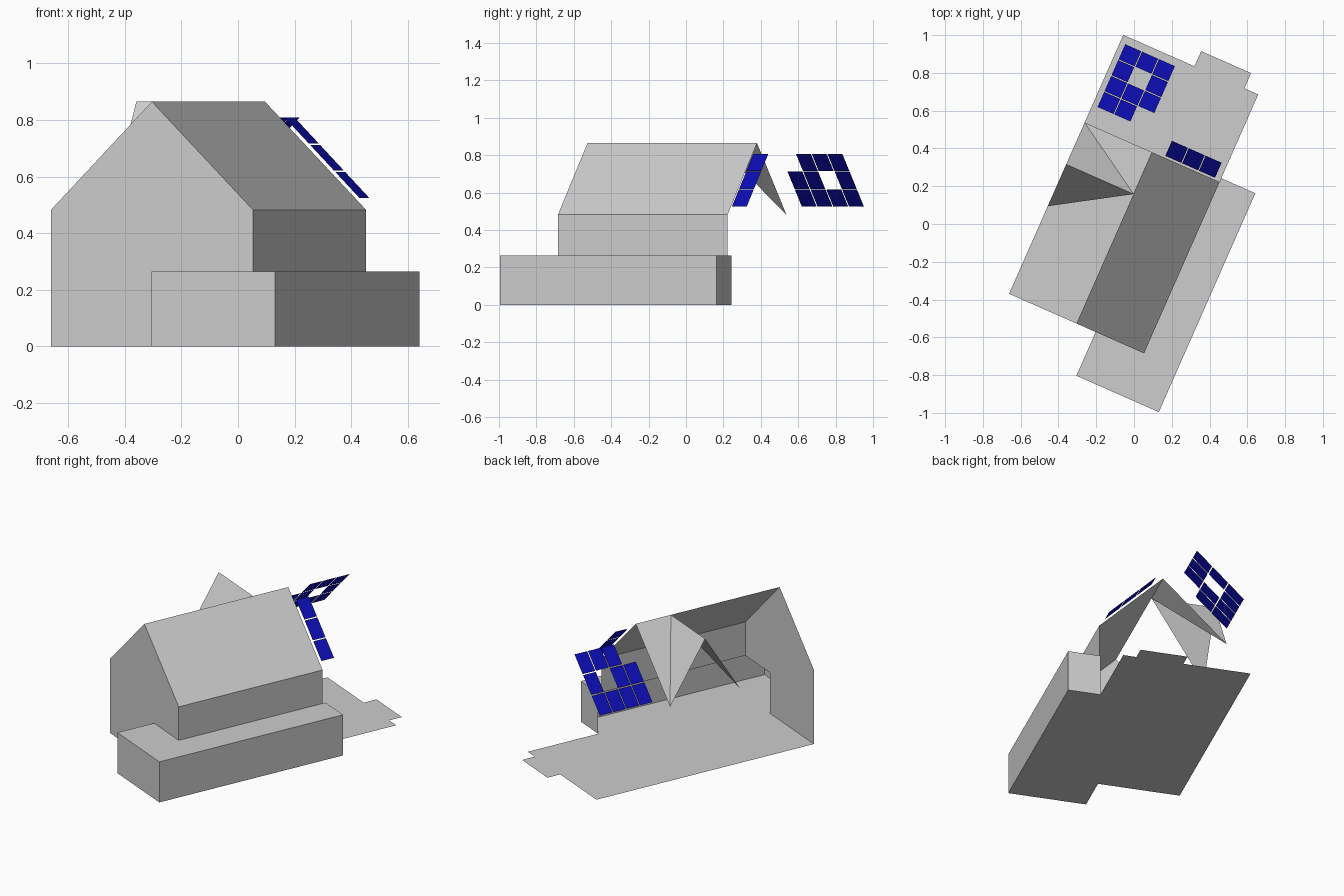
import bpy
import math
from mathutils import Matrix, Vector

cube = bpy.data.objects.get("Cube")
if cube:
    bpy.data.objects.remove(cube, do_unlink=True)

# Local frame: x across the house, y along the ridge; the whole plan is turned.
TURN = Matrix.Rotation(math.radians(-23.8), 4, 'Z')


def material(name, color):
    mat = bpy.data.materials.new(name)
    mat.use_nodes = True
    mat.diffuse_color = color
    mat.node_tree.nodes["Principled BSDF"].inputs["Base Color"].default_value = color
    return mat


GREY = material("light grey", (0.61, 0.61, 0.61, 1))
BLUE = material("deep blue", (0.004, 0.004, 0.456, 1))


def sheet(name, polygons, mat=GREY):
    """Thin surface from (outward direction, corner points) pairs."""
    verts, faces = [], []
    for outward, points in polygons:
        pts = [Vector(p) for p in points]
        normal = Vector()
        for a, b in zip(pts, pts[1:] + pts[:1]):
            normal += a.cross(b)
        if normal.dot(Vector(outward)) < 0:
            pts.reverse()
        faces.append(range(len(verts), len(verts) + len(pts)))
        verts += pts
    mesh = bpy.data.meshes.new(name)
    mesh.from_pydata(verts, [], [list(f) for f in faces])
    mesh.transform(TURN)
    mesh.materials.append(mat)
    obj = bpy.data.objects.new(name, mesh)
    bpy.context.collection.objects.link(obj)
    return obj


UP, EAST, WEST = (0, 0, 1), (1, 0, 0), (-1, 0, 0)
FRONT, BACK = (0, -1, 0), (0, 1, 0)

# Main dimensions
west, ridge, east = -0.456, -0.066, 0.325
front, back = -0.605, 0.386
eave, top = 0.482, 0.865
annex_in, annex_out = 0.045, 0.522
annex_front, annex_back, annex_top = -0.858, 0.408, 0.264
yard, step = 0.893, 0.981


def flat(points, z):
    return [(x, y, z) for x, y in points]


def wall(a, b, low, high):
    return [(*a, low), (*b, low), (*b, high), (*a, high)]


# Ground slab with the stepped back edge
sheet("floor", [(UP, flat([
    (west, front), (annex_in, front), (annex_in, annex_front),
    (annex_out, annex_front), (annex_out, annex_back), (east, annex_back),
    (east, yard), (0.245, yard), (0.245, step), (-0.044, step),
    (-0.044, yard), (west, yard)], 0))])

# Front gable, cut away where the annex passes through
sheet("front_gable", [(FRONT, [(x, front, z) for x, z in [
    (west, 0), (west, eave), (ridge, top), (east, eave),
    (east, annex_top), (annex_in, annex_top), (annex_in, 0)]])])

# Side wall and main roof slope
sheet("side_wall", [(EAST, wall((east, front), (east, back), annex_top, eave))])
sheet("main_roof", [((1, 0, 1), [
    (ridge, front, top), (east, front, eave), (east, back, eave), (ridge, back, top)])])

# Low annex: L-shaped lid and its walls
sheet("annex_roof", [(UP, flat([
    (annex_in, annex_front), (annex_out, annex_front), (annex_out, annex_back),
    (east, annex_back), (east, front), (annex_in, front)], annex_top))])
sheet("annex_walls", [
    (FRONT, wall((annex_in, annex_front), (annex_out, annex_front), 0, annex_top)),
    (EAST, wall((annex_out, annex_front), (annex_out, annex_back), 0, annex_top)),
    (BACK, wall((annex_out, annex_back), (east, annex_back), 0, annex_top)),
    (WEST, wall((annex_in, annex_front), (annex_in, front), 0, annex_top))])

# Cross gable roof on the open side, plus the leftover roof triangle
mid = 0.144
peak, joint = (west, mid, top), (ridge, mid, top)
valley_back, valley_front = (west, back, eave), (west, 2 * mid - back, eave)
sheet("cross_gable_roof", [
    ((0, 1, 1), [peak, joint, valley_back]),
    ((0, -1, 1), [peak, joint, valley_front])])
sheet("rear_roof_triangle", [((-1, 0, 1), [joint, (ridge, back, top), valley_back])])

# Solar panels floating parallel to the two roof slopes
PITCH_X, PITCH_Y, GAP = 0.0975, 0.092, 0.005


def solar_array(name, side, start_x, start_y, cells):
    quads = []
    for col, row in cells:
        x0 = start_x + side * col * PITCH_X
        x1 = x0 + side * (PITCH_X - GAP)
        y0 = start_y + row * PITCH_Y
        y1 = y0 + PITCH_Y - GAP
        z0, z1 = [0.808 - 0.985 * abs(x - start_x) for x in (x0, x1)]
        quads.append(((side, 0, 1), [(x0, y0, z0), (x1, y0, z1), (x1, y1, z1), (x0, y1, z0)]))
    sheet(name, quads, BLUE)


solar_array("solar_row", 1, 0.006, 0.397, [(c, 0) for c in range(3)])
missing = {(0, 0), (1, 2)}
solar_array("solar_block", -1, -0.139, 0.489,
            [(c, r) for c in range(3) for r in range(4) if (c, r) not in missing])
